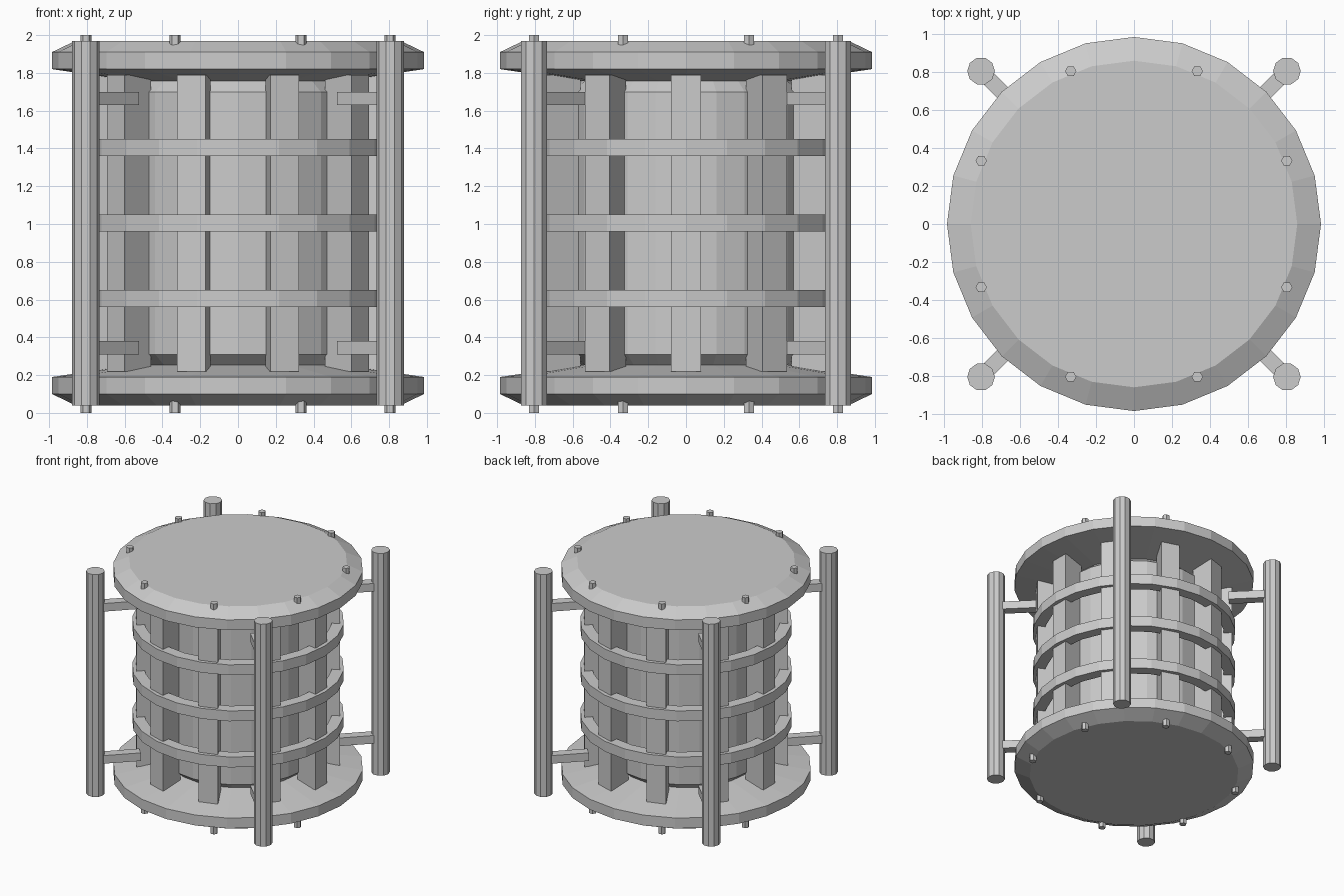
import bpy, bmesh, math
from mathutils import Matrix

if "Cube" in bpy.data.objects:
    bpy.data.objects.remove(bpy.data.objects["Cube"])

grey = bpy.data.materials.new("plain grey")
grey.diffuse_color = (0.6, 0.6, 0.6, 1)
grey.use_nodes = True
grey.node_tree.nodes["Principled BSDF"].inputs["Base Color"].default_value = grey.diffuse_color


def finish(name, bm):
    bmesh.ops.recalc_face_normals(bm, faces=bm.faces)
    mesh = bpy.data.meshes.new(name)
    bm.to_mesh(mesh)
    bm.free()
    mesh.materials.append(grey)
    ob = bpy.data.objects.new(name, mesh)
    bpy.context.collection.objects.link(ob)
    return ob


def lathe(name, profile, sides, x=0, y=0, closed=False):
    """Turn (radius, z) points round a vertical axis, capped or as a ring."""
    bm = bmesh.new()
    rings = []
    for r, z in profile:
        rings.append([bm.verts.new((x + r * math.cos(2 * math.pi * i / sides),
                                    y + r * math.sin(2 * math.pi * i / sides), z))
                      for i in range(sides)])
    pairs = list(zip(rings, rings[1:]))
    if closed:
        pairs.append((rings[-1], rings[0]))
    else:
        bm.faces.new(rings[0])
        bm.faces.new(rings[-1])
    for a, b in pairs:
        for i in range(sides):
            j = (i + 1) % sides
            bm.faces.new((a[i], a[j], b[j], b[i]))
    return finish(name, bm)


def prism(name, outline, z0, z1, angle):
    """Extrude an (outward, sideways) outline upward, turned about z."""
    bm = bmesh.new()
    low = [bm.verts.new((x, y, z0)) for x, y in outline]
    face = bm.faces.new(low)
    top = bmesh.ops.extrude_face_region(bm, geom=[face])["geom"]
    bmesh.ops.translate(bm, vec=(0, 0, z1 - z0),
                        verts=[v for v in top if isinstance(v, bmesh.types.BMVert)])
    bm.transform(Matrix.Rotation(angle, 4, 'Z'))
    return finish(name, bm)


# End caps: bevelled discs with a shallow conical inner side
cap = [(0.86, 0.04), (0.985, 0.10), (0.985, 0.19), (0.55, 0.255)]
lathe("bottom_cap", cap, 24)
lathe("top_cap", [(r, 2.01 - z) for r, z in cap], 24)

# Inner core with chamfered ends
lathe("core", [(0.55, 0.25), (0.62, 0.31), (0.62, 1.70), (0.55, 1.76)], 24)

# Wedge-shaped staves
for i in range(10):
    prism("stave", [(0.60, -0.042), (0.80, -0.08), (0.80, 0.08), (0.60, 0.042)],
          0.22, 1.79, 2 * math.pi * i / 10)

# Hoops round the staves
for z in (0.605, 1.005, 1.405):
    lathe("hoop", [(0.74, z - 0.045), (0.835, z - 0.045),
                   (0.835, z + 0.045), (0.74, z + 0.045)], 24, closed=True)

# Corner posts and the arms that hold them
for k in range(4):
    a = math.radians(45 + 90 * k)
    lathe("corner_post", [(0.073, 0.04), (0.073, 1.97)], 10,
          1.139 * math.cos(a), 1.139 * math.sin(a))
    for z in (0.345, 1.665):
        prism("post_arm", [(0.783, -0.04), (1.139, -0.04), (1.139, 0.04), (0.783, 0.04)],
              z - 0.035, z + 0.035, a)

# Bolts on both caps
for k in range(8):
    a = math.radians(22.5 + 45 * k)
    for z0, z1 in ((0.0, 0.09), (1.92, 2.0)):
        lathe("bolt", [(0.03, z0), (0.03, z1)], 6, 0.871 * math.cos(a), 0.871 * math.sin(a))
